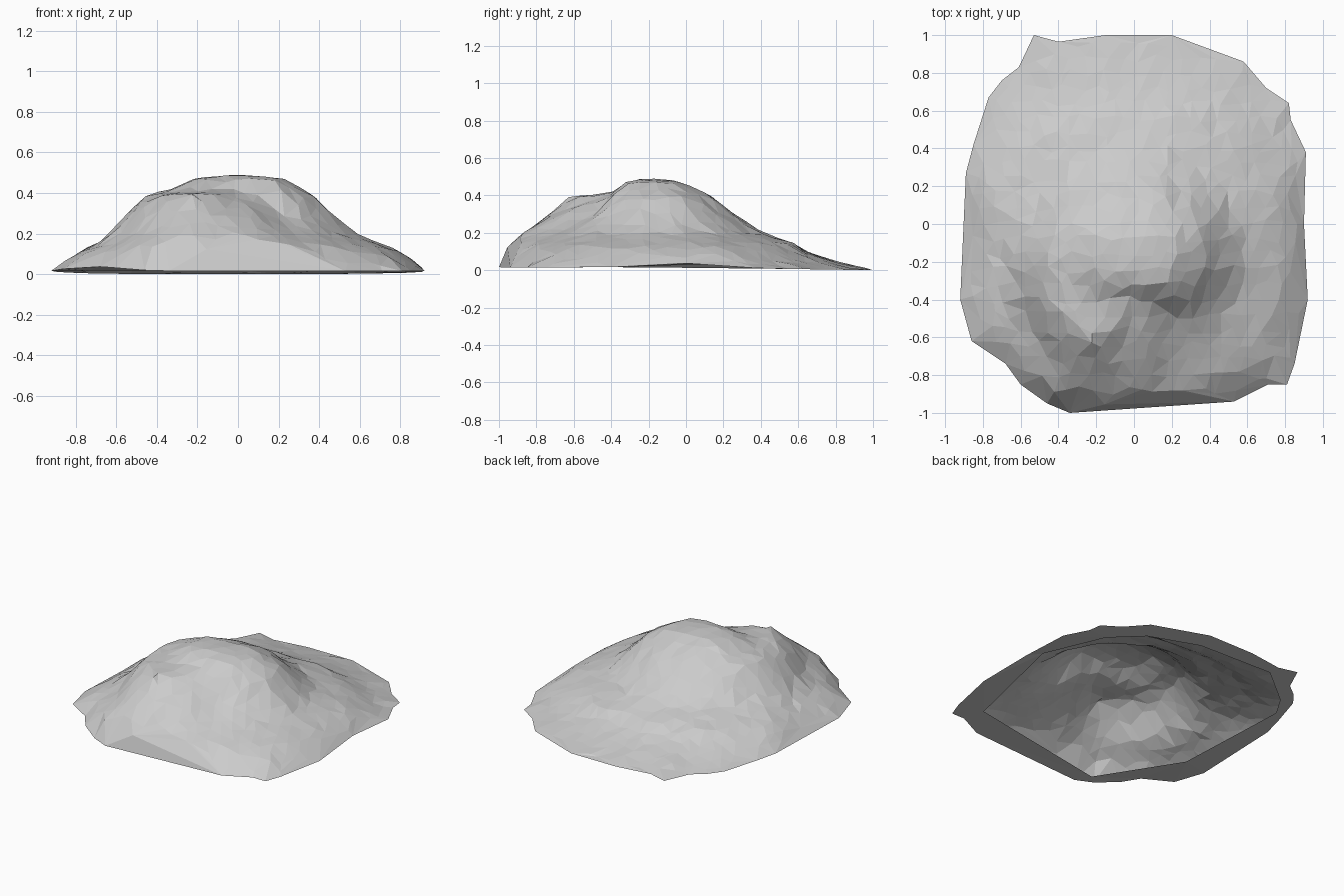
import bpy
import bmesh
import math
import random
from mathutils import Vector
from mathutils.geometry import delaunay_2d_cdt, intersect_line_line_2d

random.seed(4)
cube = bpy.data.objects.get("Cube")
if cube:
    bpy.data.objects.remove(cube, do_unlink=True)

# Stone colour
stone = bpy.data.materials.new("light grey stone")
stone.use_nodes = True
grey = (0.6, 0.6, 0.6, 1)
stone.diffuse_color = grey
stone.node_tree.nodes["Principled BSDF"].inputs["Base Color"].default_value = grey

# Ragged ground outline, counterclockwise
outline = [Vector(p) for p in (
    (.9, 0), (.91, .38), (.83, .55), (.82, .64), (.7, .72), (.58, .86), (.2, 1),
    (-.15, 1), (-.4, .965), (-.53, 1), (-.61, .83), (-.7, .76), (-.77, .67),
    (-.85, .42), (-.89, .27), (-.92, -.4), (-.86, -.62), (-.68, -.74),
    (-.6, -.85), (-.46, -.95), (-.34, -1), (.53, -.94), (.71, -.85),
    (.81, -.85), (.85, -.74), (.92, -.4))]

# Opening in the underside, counterclockwise
opening = [Vector(p) for p in (
    (.84, .09), (.69, .54), (.5, .73), (.16, .86), (-.4, .88), (-.68, .65),
    (-.77, .5), (-.74, -.36), (-.4, -.9), (.67, -.7))]

# Contour radii around the summit, every thirty degrees from +x
summit = Vector((0, -.2))
summit_height = .495
contours = {
    .47: (.22, .25, .2, .16, .2, .25, .22, .17, .13, .11, .14, .2),
    .41: (.33, .35, .33, .31, .33, .36, .36, .31, .25, .18, .2, .3),
    .39: (.37, .39, .37, .34, .37, .43, .45, .45, .49, .25, .23, .33),
    .3: (.46, .48, .46, .46, .46, .5, .55, .57, .59, .5, .34, .4),
    .2: (.58, .58, .6, .61, .6, .6, .63, .63, .71, .67, .56, .55),
    .14: (.73, .78, .83, .79, .83, .79, .7, .72, .8, .74, .73, .74),
}


def around(radii, angle):
    """Smoothly interpolate a closed contour."""
    step = angle / math.tau * len(radii)
    i = math.floor(step)
    t = step - i
    t = t * t * (3 - 2 * t)
    n = len(radii)
    return radii[i % n] * (1 - t) + radii[(i + 1) % n] * t


def edge_radius(direction):
    """Distance from the summit to the outline."""
    far = summit + direction * 3
    for a, b in zip(outline, outline[1:] + outline[:1]):
        hit = intersect_line_line_2d(summit, far, a, b)
        if hit:
            return (hit - summit).length
    return 1


def rim_height(p):
    """Slightly lifted edge that settles on the ground at the back."""
    lift = sum(math.exp(-(p - Vector(c)).length_squared / .06)
               for c in ((.9, 0), (-.7, -.75)))
    return .015 * min(1, 1 - p.y) + .022 * lift


def height(p):
    offset = p - summit
    r = offset.length
    if r < .001:
        return summit_height
    angle = math.atan2(offset.y, offset.x) % math.tau
    r0, z0 = 0, summit_height
    for z1, radii in contours.items():
        r1 = around(radii, angle)
        if r < r1:
            return z0 + (z1 - z0) * (r - r0) / (r1 - r0)
        r0, z0 = r1, z1
    limit = max(edge_radius(offset / r), r0 + .01)
    t = min((r - r0) / (limit - r0), 1)
    # Concave skirt at the back blending to a convex one elsewhere
    blend = max(0, min(1, (p.y - .1) / .5))
    power = 1.3 - .7 * blend
    return z0 + (rim_height(p) - z0) * t ** power


def finish(name, bm):
    mesh = bpy.data.meshes.new(name)
    bm.to_mesh(mesh)
    bm.free()
    mesh.materials.append(stone)
    obj = bpy.data.objects.new(name, mesh)
    bpy.context.collection.objects.link(obj)


# Irregular facets: scattered points triangulated inside the outline
points = list(outline)
spacing = .08
count = int(1 / spacing) + 1
for i in range(-count, count + 1):
    for j in range(-count, count + 1):
        p = Vector((i + j % 2 / 2 + random.uniform(-.3, .3),
                    j + random.uniform(-.3, .3))) * spacing
        d = p - summit
        if d.length < .01 or d.length < edge_radius(d.normalized()) - .03:
            points.append(p)
ring = list(range(len(outline)))
flat, _, triangles, *_ = delaunay_2d_cdt(points, [], [ring], 1, .0001)

bm = bmesh.new()
verts = []
for p in flat:
    on_rim = any((p - q).length < .001 for q in outline)
    z = rim_height(p) if on_rim else height(p) + random.uniform(-.004, .004)
    verts.append(bm.verts.new((p.x, p.y, min(z, summit_height))))
for tri in triangles:
    bm.faces.new([verts[k] for k in tri])
bmesh.ops.recalc_face_normals(bm, faces=bm.faces)
if sum(f.normal.z for f in bm.faces) < 0:
    bmesh.ops.reverse_faces(bm, faces=bm.faces)
finish("rock_mound", bm)

# Turned-under lip between the outline and the opening
lip_points = outline + opening
hole = list(range(len(outline), len(lip_points)))
hole_edges = list(zip(hole, hole[1:] + hole[:1]))
flat, _, triangles, *_ = delaunay_2d_cdt(lip_points, hole_edges, [ring], 1, .0001)
bm = bmesh.new()
verts = [bm.verts.new((p.x, p.y, rim_height(p))) for p in flat]
for tri in triangles:
    if not all(k in hole for k in tri):
        bm.faces.new([verts[k] for k in tri])
bmesh.ops.recalc_face_normals(bm, faces=bm.faces)
if sum(f.normal.z for f in bm.faces) > 0:
    bmesh.ops.reverse_faces(bm, faces=bm.faces)
finish("base_lip", bm)
